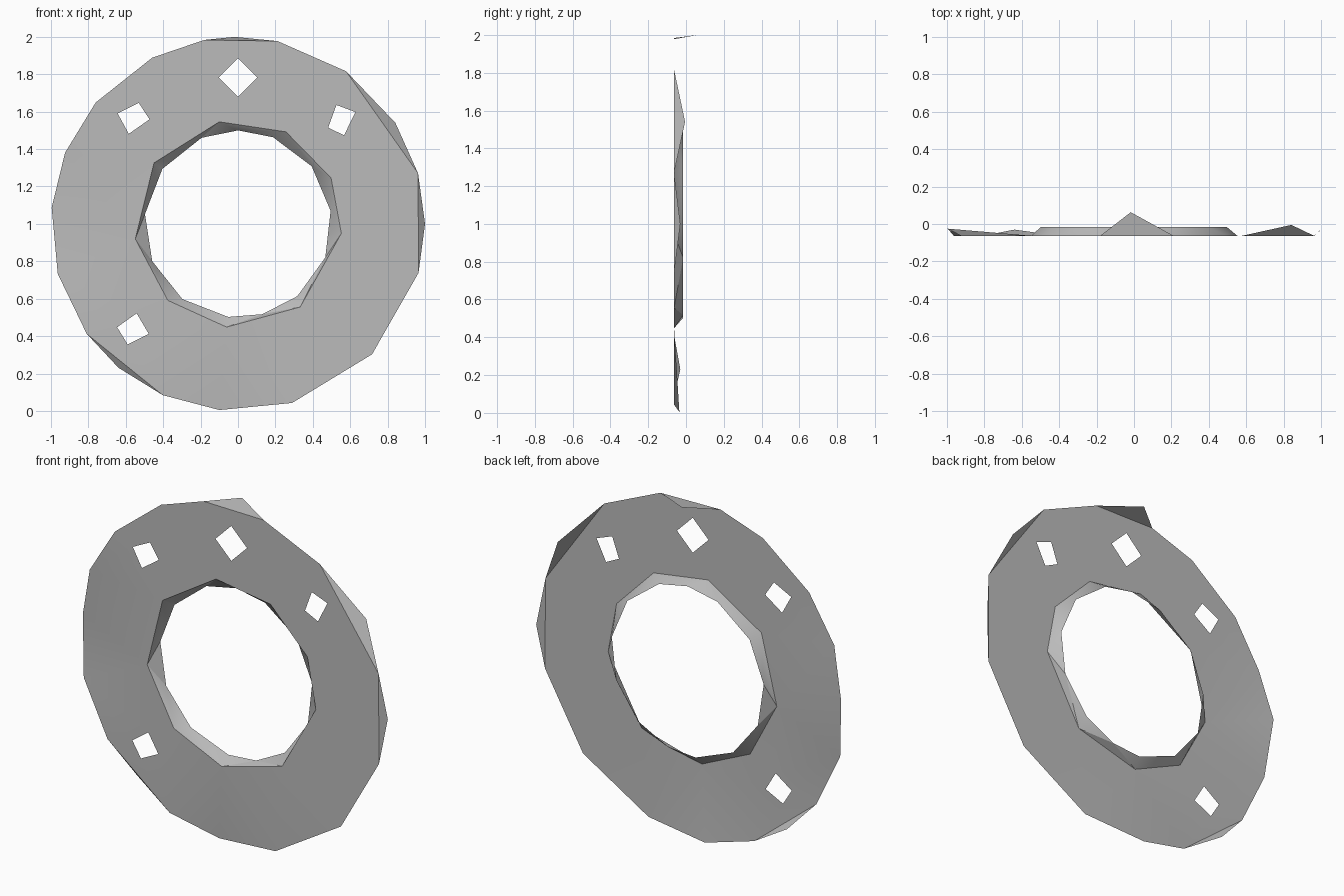
import bpy
import bmesh
from math import cos, sin, radians
from mathutils import Vector

default_cube = bpy.data.objects.get("Cube")
if default_cube:
    bpy.data.objects.remove(default_cube, do_unlink=True)

FRONT_Y = -0.063
LIP_Y = -0.015


def polar(radius, degrees, y=FRONT_Y, center=(0, 1)):
    """Point on a circle standing upright, facing the front."""
    angle = radians(degrees)
    return Vector((center[0] + radius * cos(angle), y,
                   center[1] + radius * sin(angle)))


def add_loop(bm, points):
    """Closed chain of edges; returns its vertices and edges."""
    verts = [bm.verts.new(p) for p in points]
    edges = [bm.edges.new((a, b)) for a, b in zip(verts, verts[1:] + verts[:1])]
    return verts, edges


def bridge(bm, ring_a, ring_b):
    """Triangle strip between two rings with different vertex counts."""
    i = j = 0
    count_a, count_b = len(ring_a), len(ring_b)
    while i < count_a or j < count_b:
        a, b = ring_a[i % count_a], ring_b[j % count_b]
        next_a, next_b = ring_a[(i + 1) % count_a], ring_b[(j + 1) % count_b]
        step_a = (next_a.co - b.co).length
        step_b = (next_b.co - a.co).length
        if j == count_b or (i < count_a and step_a < step_b):
            bm.faces.new((a, next_a, b))
            i += 1
        else:
            bm.faces.new((a, next_b, b))
            j += 1


bm = bmesh.new()

# Irregular outer outline and central opening, given as angles
outer_angles = [100.4, 77.8, 54.7, 15.7, -15.2, -44.2, -73.2, -95.7,
                -113.7, -144, -164.5, -185, -202.4, -220.5, -242.7]
opening_angles = [100.4, 62.5, 26.3, -5.2, -53.2, -96.3, -132.5, -171.7, -216]
outer, edges = add_loop(bm, [polar(1, a) for a in outer_angles])
opening, opening_edges = add_loop(bm, [polar(0.555, a) for a in opening_angles])
edges += opening_edges

# Four bolt holes: center, radius, corner angles
bolt_holes = [
    ((0, 1.783), 0.103, (90, 0, -90, 180)),
    ((-0.56, 1.565), 0.087, (70, -4, -106, 163)),
    ((0.555, 1.557), 0.084, (110, 29, -82, -150)),
    ((-0.56, 0.437), 0.087, (78, -17, -110, 173)),
]
for center, radius, corners in bolt_holes:
    edges += add_loop(bm, [polar(radius, c, center=center) for c in corners])[1]

# Flat plate
bmesh.ops.triangle_fill(bm, use_beauty=True, edges=edges, normal=(0, -1, 0))

# Outline corners that bend slightly backward
outer[7].co.y = -0.035
outer[11].co.y = -0.025

# Bent flaps on the outer edge: first corner, tip angle, tip depth
for corner, tip_angle, tip_y in [(0, 91, 0.063), (2, 32.7, -0.005),
                                 (3, 0, -0.03), (8, -129.7, -0.03)]:
    tip = bm.verts.new(polar(1, tip_angle, tip_y))
    bm.faces.new((outer[corner], tip, outer[corner + 1]))

# Inner lip tapering backward
lip_angles = [90, 68, 38, 8, -21, -50.6, -75, -96, -126.5, -156.5,
              -186, -216, -247]
lip = [bm.verts.new(polar(0.5, a, LIP_Y)) for a in lip_angles]
bridge(bm, opening, lip)

# Consistent normals, with the plate facing the front
bmesh.ops.recalc_face_normals(bm, faces=bm.faces)
if sum(f.normal.y * f.calc_area() for f in bm.faces) > 0:
    bmesh.ops.reverse_faces(bm, faces=bm.faces)

mesh = bpy.data.meshes.new("flange_plate")
bm.to_mesh(mesh)
bm.free()
flange = bpy.data.objects.new("flange_plate", mesh)
bpy.context.collection.objects.link(flange)

# Plain gray metal
gray = bpy.data.materials.new("plain_gray")
gray.use_nodes = True
color = (0.5, 0.5, 0.5, 1)
gray.diffuse_color = color
gray.node_tree.nodes["Principled BSDF"].inputs["Base Color"].default_value = color
mesh.materials.append(gray)

bpy.ops.object.select_all(action='DESELECT')
flange.select_set(True)
bpy.context.view_layer.objects.active = flange
bpy.ops.object.shade_smooth_by_angle(angle=radians(30))
